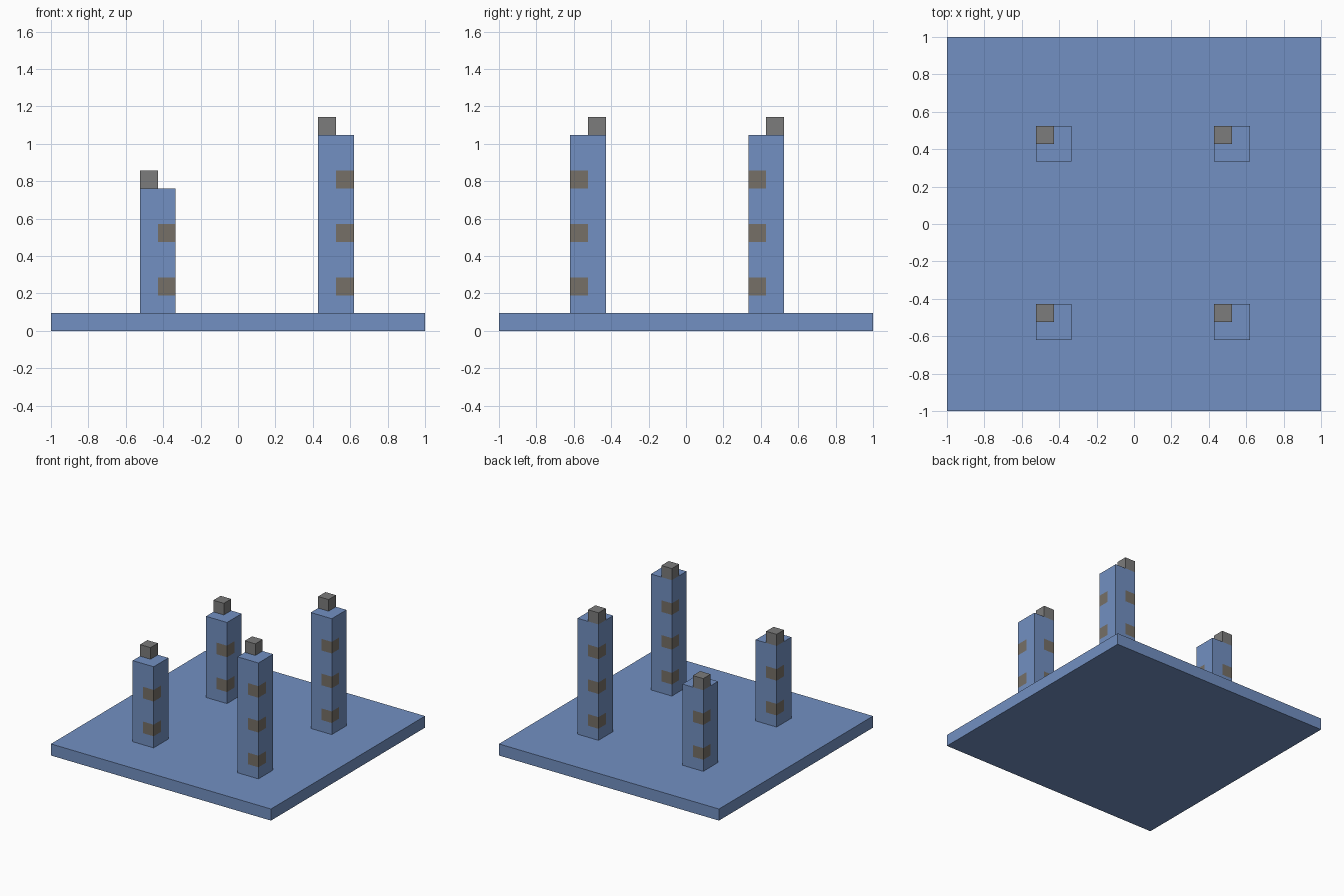
import bpy
import bmesh
from mathutils import Vector, Matrix

if "Cube" in bpy.data.objects:
    bpy.data.objects.remove(bpy.data.objects["Cube"], do_unlink=True)

U = 2 / 21  # one block


def make_material(name, rgb):
    mat = bpy.data.materials.new(name)
    mat.use_nodes = True
    colour = (*rgb, 1)
    mat.diffuse_color = colour
    mat.node_tree.nodes["Principled BSDF"].inputs["Base Color"].default_value = colour
    return mat


blue = make_material("soft blue", (0.17, 0.28, 0.54))
grey = make_material("stone grey", (0.2, 0.2, 0.2))
brown = make_material("warm grey brown", (0.18, 0.16, 0.135))


def make_box(name, low, high, materials, cuts=(), rule=None):
    """Box between two corners in blocks, cut by planes, coloured by a face rule."""
    low, high = Vector(low), Vector(high)
    bm = bmesh.new()
    bmesh.ops.create_cube(bm, size=1, matrix=Matrix.Translation((low + high) / 2)
                          @ Matrix.Diagonal((*(high - low), 1)))
    for axis, value in cuts:
        normal = Vector((0, 0, 0))
        normal[axis] = 1
        bmesh.ops.bisect_plane(bm, geom=bm.verts[:] + bm.edges[:] + bm.faces[:],
                               plane_co=normal * value, plane_no=normal)
    bm.normal_update()
    if rule:
        for face in bm.faces:
            face.material_index = int(rule(face.calc_center_median(), face.normal))
    bmesh.ops.scale(bm, vec=(U, U, U), verts=bm.verts)
    mesh = bpy.data.meshes.new(name)
    bm.to_mesh(mesh)
    bm.free()
    for mat in materials:
        mesh.materials.append(mat)
    obj = bpy.data.objects.new(name, mesh)
    bpy.context.collection.objects.link(obj)
    return obj


def make_pillar(label, x, y, top):
    """Two-block-wide pillar with corner blocks let in flush on one diagonal."""
    def corner_block(centre, normal):
        on_diagonal = (centre.x > x) != (centre.y > y)
        return abs(normal.z) < 0.5 and on_diagonal and int(centre.z) % 3 == 2

    levels = [(2, z) for z in range(2, top) if z % 3 != 1]
    make_box(label + "_pillar", (x - 1, y - 1, 1), (x + 1, y + 1, top),
             (blue, brown), [(0, x), (1, y)] + levels, corner_block)
    make_box(label + "_cap", (x - 1, y, top), (x, y + 1, top + 1), (grey,))


# Ground plate
make_box("base_plate", (-10.5, -10.5, 0), (10.5, 10.5, 1), (blue,))

# Four pillars, taller on the left side
for side, x, top in (("right", -4.5, 8), ("left", 5.5, 11)):
    for end, y in (("front", -5.5), ("back", 4.5)):
        make_pillar(f"{end}_{side}", x, y, top)
